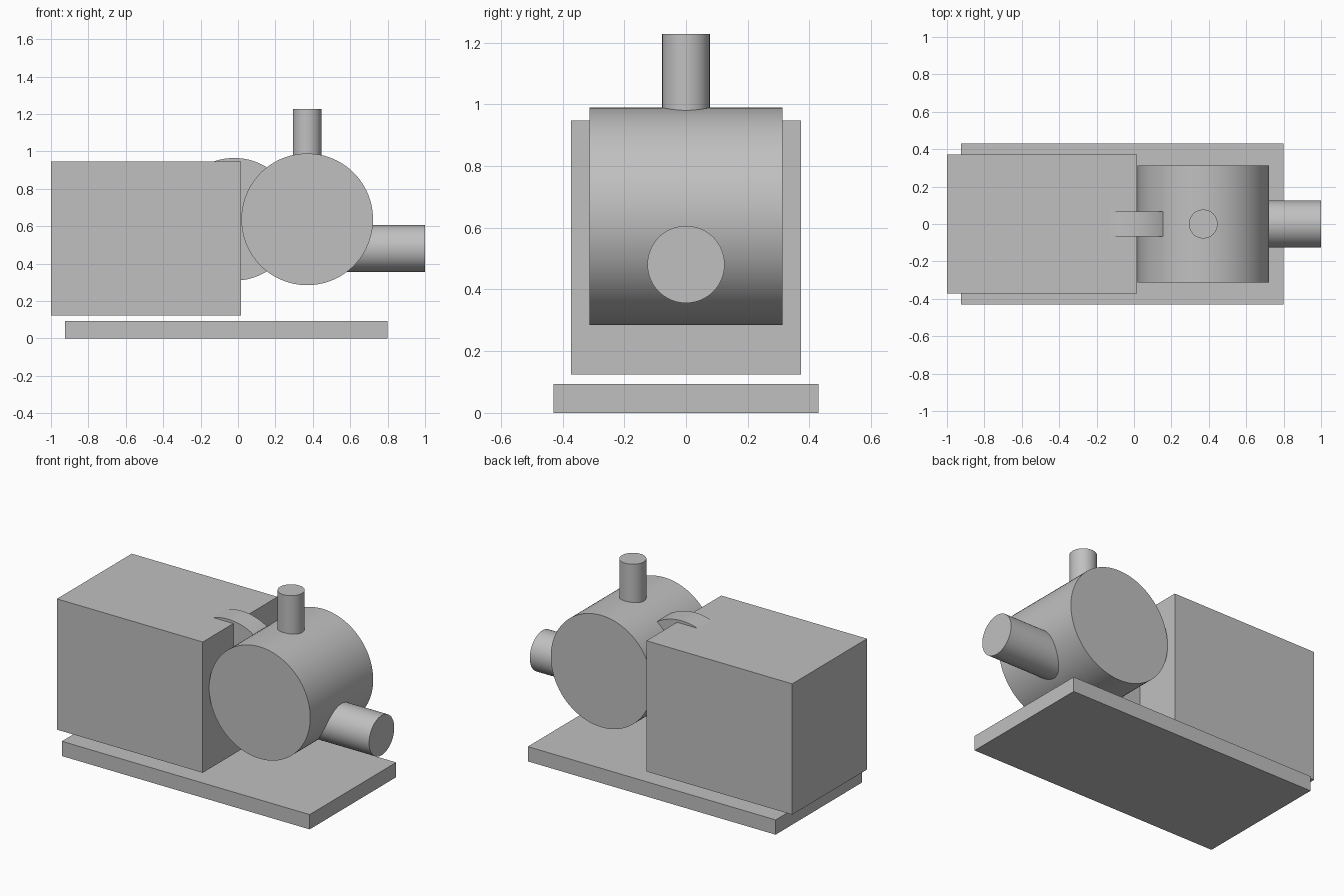
import bpy
import math

cube = bpy.data.objects.get("Cube")
if cube:
    bpy.data.objects.remove(cube, do_unlink=True)

# One plain grey for everything
grey = bpy.data.materials.new("plain_grey")
grey.use_nodes = True
colour = (0.53, 0.53, 0.53, 1.0)
grey.diffuse_color = colour
grey.node_tree.nodes["Principled BSDF"].inputs["Base Color"].default_value = colour


def finish(name):
    obj = bpy.context.object
    obj.name = name
    obj.data.materials.append(grey)
    return obj


def box(name, low, high):
    centre = [(a + b) / 2 for a, b in zip(low, high)]
    bpy.ops.mesh.primitive_cube_add(size=1, location=centre)
    obj = finish(name)
    obj.scale = [b - a for a, b in zip(low, high)]
    bpy.ops.object.transform_apply(location=False, rotation=False, scale=True)


def cylinder(name, centre, radius, length, axis):
    turn = {"x": (0, math.pi / 2, 0), "y": (math.pi / 2, 0, 0), "z": (0, 0, 0)}[axis]
    bpy.ops.mesh.primitive_cylinder_add(vertices=96, radius=radius, depth=length,
                                        location=centre, rotation=turn)
    finish(name)
    bpy.ops.object.shade_smooth_by_angle(angle=math.radians(30))


# Base and motor housing
box("base_plate", (-0.925, -0.43, 0), (0.80, 0.43, 0.093))
box("motor_housing", (-1.0, -0.372, 0.124), (0.015, 0.372, 0.947))

# Drum, with the drive wheel between it and the motor
cylinder("pump_drum", (0.37, 0, 0.637), 0.352, 0.626, "y")
cylinder("drive_wheel", (-0.02, 0, 0.637), 0.328, 0.136, "y")

# Pipes running from inside the drum
cylinder("outlet_pipe", (0.37, 0, 0.932), 0.077, 0.59, "z")
cylinder("inlet_pipe", (0.685, 0, 0.481), 0.125, 0.63, "x")
